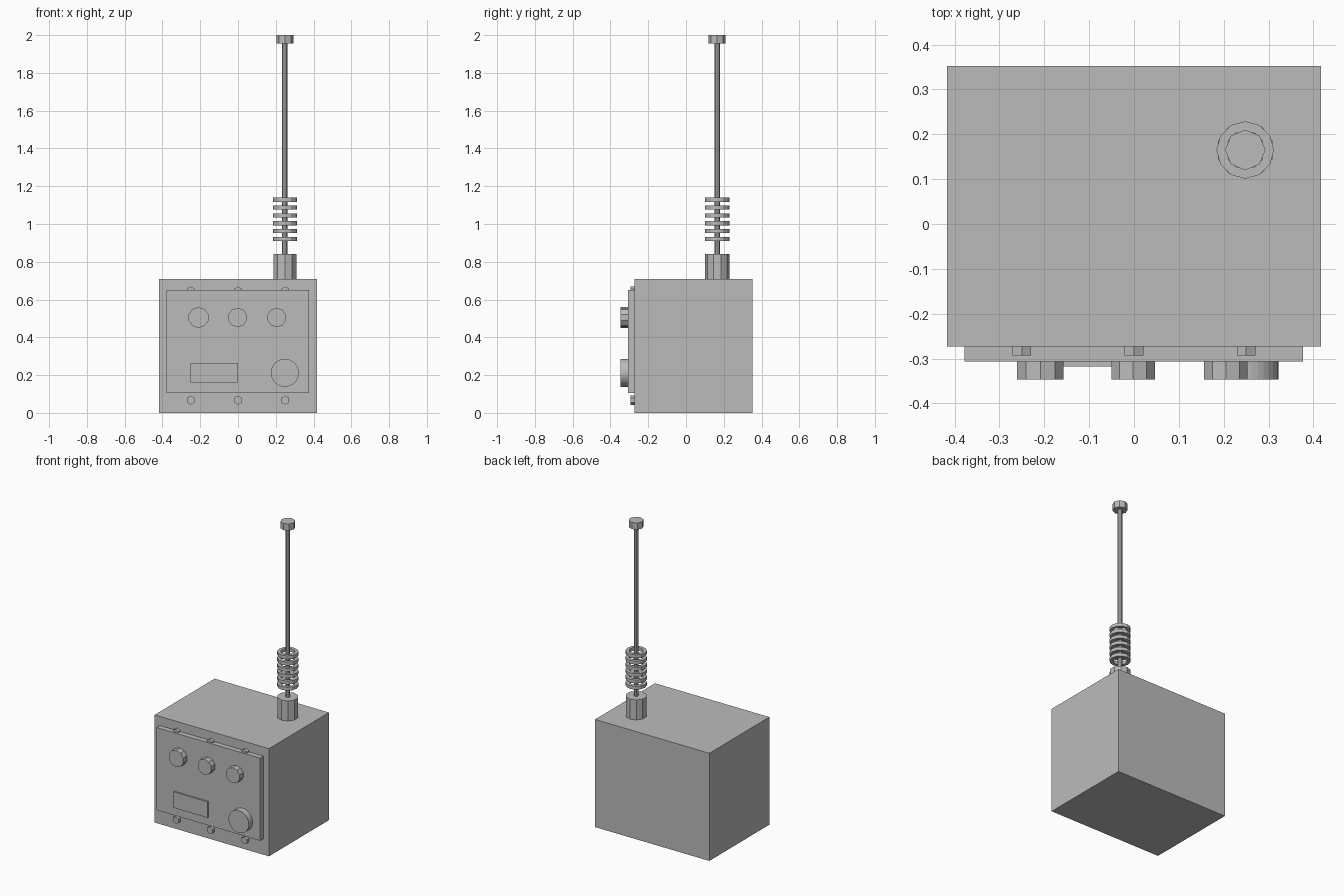
import bpy
import bmesh
from math import pi, cos, sin

cube = bpy.data.objects.get("Cube")
if cube:
    bpy.data.objects.remove(cube, do_unlink=True)

# One plain grey for everything
grey = bpy.data.materials.new("plain grey")
grey.use_nodes = True
colour = (0.5, 0.5, 0.5, 1)
grey.diffuse_color = colour
grey.node_tree.nodes["Principled BSDF"].inputs["Base Color"].default_value = colour


def finish(name, bm):
    bmesh.ops.recalc_face_normals(bm, faces=bm.faces)
    mesh = bpy.data.meshes.new(name)
    bm.to_mesh(mesh)
    bm.free()
    mesh.materials.append(grey)
    obj = bpy.data.objects.new(name, mesh)
    bpy.context.collection.objects.link(obj)
    return obj


def box(name, low, high):
    bm = bmesh.new()
    bmesh.ops.create_cube(bm, size=1)
    for v in bm.verts:
        for i in range(3):
            v.co[i] = low[i] if v.co[i] < 0 else high[i]
    return finish(name, bm)


def prism(name, place, radius, depth, sides, facing_front=False, turn=0):
    """Prism that starts at place and rises along +z, or along -y."""
    bm = bmesh.new()
    bmesh.ops.create_cone(bm, cap_ends=True, segments=sides,
                          radius1=radius, radius2=radius, depth=depth)
    bmesh.ops.translate(bm, verts=bm.verts, vec=(0, 0, depth / 2))
    obj = finish(name, bm)
    obj.location = place
    obj.rotation_euler = (pi / 2 if facing_front else 0, 0, 0)
    if turn:
        obj.rotation_euler.z = turn
    return obj


def ring(name, place, outer, inner, height, sides):
    """Hollow ring with a square section, centred on place."""
    bm = bmesh.new()
    profile = [(outer, -1), (outer, 1), (inner, 1), (inner, -1)]
    loops = []
    for k in range(sides):
        a = 2 * pi * k / sides
        loops.append([bm.verts.new((r * cos(a), r * sin(a), s * height / 2))
                      for r, s in profile])
    for k in range(sides):
        p, q = loops[k], loops[(k + 1) % sides]
        for i in range(4):
            j = (i + 1) % 4
            bm.faces.new((p[i], q[i], q[j], p[j]))
    obj = finish(name, bm)
    obj.location = place
    return obj


# Case and raised front panel
FRONT, PANEL = -0.273, -0.307
box("case", (-0.417, FRONT, 0), (0.417, 0.352, 0.71))
box("front_panel", (-0.378, PANEL, 0.105), (0.377, FRONT, 0.65))
box("display", (-0.252, -0.318, 0.16), (0, PANEL, 0.265))

# Hexagonal bolts along the panel's upper and lower edges
for row, z in (("lower", 0.067), ("upper", 0.645)):
    for i, x in enumerate((-0.25, 0, 0.25)):
        prism(f"{row}_bolt_{i + 1}", (x, FRONT, z), 0.024, 0.02, 6, True)

# Small knobs and the large dial
for i, (x, r) in enumerate(((-0.209, 0.055), (-0.002, 0.051), (0.205, 0.051))):
    prism(f"knob_{i + 1}", (x, PANEL, 0.505), r, 0.04, 10, True)
prism("dial", (0.248, PANEL, 0.212), 0.074, 0.04, 32, True)

# Aerial: socket, rod, spring rings and cap
AX, AY = 0.248, 0.165
prism("aerial_socket", (AX, AY, 0.71), 0.064, 0.132, 10)
prism("aerial_rod", (AX, AY, 0.84), 0.014, 1.12, 8)
for i in range(6):
    ring(f"spring_ring_{i + 1}", (AX, AY, 0.921 + i * 0.0415),
         0.064, 0.043, 0.022, 12)
prism("aerial_cap", (AX, AY, 1.956), 0.045, 0.044, 8)
